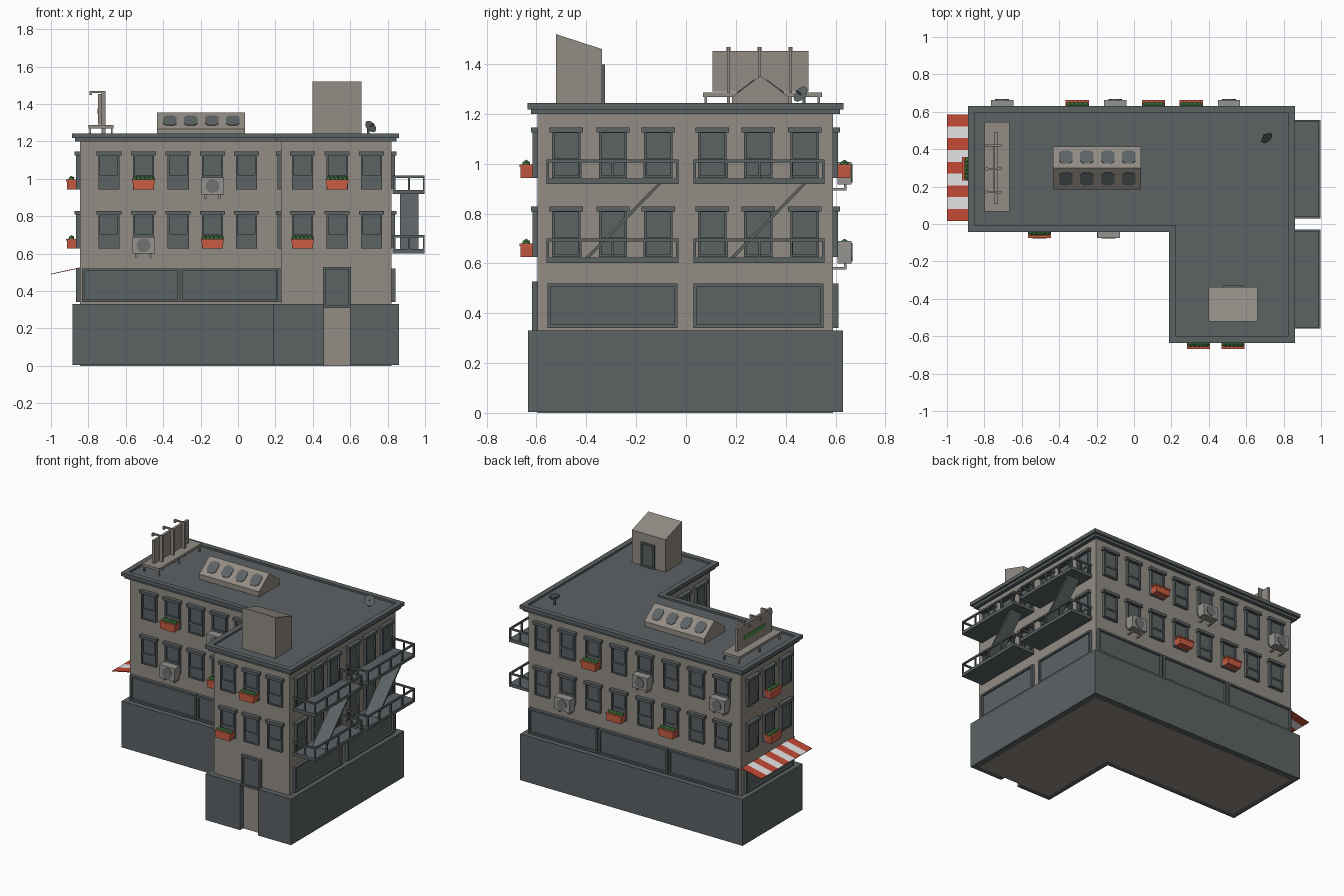
import bpy, bmesh, math
from mathutils import Matrix, Vector

if "Cube" in bpy.data.objects:
    bpy.data.objects.remove(bpy.data.objects["Cube"])

def srgb(r, g, b):
    f = lambda c: c / 12.92 if c <= 0.04045 else ((c + 0.055) / 1.055) ** 2.4
    return tuple(f(c / 255) for c in (r, g, b)) + (1,)

COLOURS = {
    "stone": srgb(146, 140, 132), "slate": srgb(92, 98, 100),
    "terracotta": srgb(200, 92, 66), "awning_red": srgb(194, 72, 52),
    "white": srgb(226, 226, 228), "leaf_green": srgb(76, 138, 72),
    "unit_grey": srgb(150, 148, 144), "grille_grey": srgb(112, 113, 112),
}
mats = {}
for n, c in COLOURS.items():
    mats[n] = bpy.data.materials.new(n)
    mats[n].diffuse_color = c

parts = {}

def part(name, colour):
    parts[name] = (bmesh.new(), colour)
    return parts[name][0]

def frame(U, V, N, o=(0, 0, 0)):
    m = Matrix.Identity(4)
    for i, a in enumerate((U, V, N, o)):
        for r in range(3):
            m[r][i] = a[r]
    return m

def prism(bm, M, pts, a, b):
    lo = [bm.verts.new(M @ Vector((x, y, a))) for x, y in pts]
    hi = [bm.verts.new(M @ Vector((x, y, b))) for x, y in pts]
    n = len(pts)
    fs = [bm.faces.new(lo[::-1]), bm.faces.new(hi)]
    fs += [bm.faces.new((lo[i], lo[(i + 1) % n], hi[(i + 1) % n], hi[i])) for i in range(n)]
    bmesh.ops.recalc_face_normals(bm, faces=fs)

def box(bm, M, u0, u1, v0, v1, a, b):
    prism(bm, M, [(u0, v0), (u1, v0), (u1, v1), (u0, v1)], a, b)

X, Y, Z = Vector((1, 0, 0)), Vector((0, 1, 0)), Vector((0, 0, 1))
PLAN = frame(X, Y, Z)          # plan outline, extruded up
SIDE = frame(Y, Z, X)          # (y, z) profile, extruded along x
LONG = frame(X, Z, Y)          # (x, z) profile, extruded along y

def outline(d):
    return [(-.845 - d, -d), (.23 - d, -d), (.23 - d, -.595 - d),
            (.82 + d, -.595 - d), (.82 + d, .59 + d), (-.845 - d, .59 + d)]

# Main L-shaped body, base with door gap, cornice and roof
prism(part("walls", "stone"), PLAN, outline(0), 0, 1.21)
p = outline(.04)
p[3:3] = [(.46, -.635), (.46, -.594), (.60, -.594), (.60, -.635)]
prism(part("base", "slate"), PLAN, p, .003, .33)
prism(part("roof", "slate"), PLAN, outline(.01), 1.205, 1.23)
cor = part("cornice", "slate")
prism(cor, PLAN, outline(.027), 1.2, 1.219)
rings = [[cor.verts.new((x, y, z)) for x, y in outline(d)]
         for d, z in ((.042, 1.218), (.042, 1.243), (.005, 1.243), (.005, 1.218))]
fs = [cor.faces.new((rings[k][i], rings[k][(i + 1) % 6], rings[(k + 1) % 4][(i + 1) % 6], rings[(k + 1) % 4][i]))
      for k in range(4) for i in range(6)]
bmesh.ops.recalc_face_normals(cor, faces=fs)

# Facades: frame, window columns, shop window spans
front = frame(X, Z, -Y)
wing = frame(X, Z, -Y, (0, -.595, 0))
right = frame(Y, Z, X, (.82, 0, 0))
back = frame(X, Z, Y, (0, .59, 0))
left = frame(Y, Z, -X, (-.845, 0, 0))
court = frame(Y, Z, -X, (.23, 0, 0))
FACADES = [
    (front, (-.69, -.505, -.32, -.136, .045), ((-.835, -.312), (-.308, .22))),
    (wing, (.345, .53, .714), ()),
    (right, (-.48, -.293, -.112, .106, .29, .476), ((-.556, -.034), (.03, .552))),
    (back, (-.705, -.505, -.303, -.1, .105, .306, .508, .705), ((-.83, -.29), (-.28, .26), (.27, .81))),
    (left, (.106, .295, .476), ((.03, .56),)),
    (court, (-.48, -.293, -.112), ((-.56, -.03),)),
]
LOW, HIGH = .626, .943
win, shop = part("windows", "slate"), part("shop_windows", "slate")

def glazed(bm, M, u0, u1, z0, z1, w, pane, out):
    box(bm, M, u0, u1, z0, z1, -.005, pane)
    box(bm, M, u0, u0 + w, z0, z1, 0, out)
    box(bm, M, u1 - w, u1, z0, z1, 0, out)
    box(bm, M, u0, u1, z0, z0 + w, 0, out)
    box(bm, M, u0, u1, z1 - w, z1, 0, out)

for M, cols, shops in FACADES:
    for u in cols:
        for z in (LOW, HIGH):
            glazed(win, M, u - .057, u + .057, z, z + .19, .01, .006, .02)
            box(win, M, u - .047, u + .047, z, z + .068, 0, .013)
            box(win, M, u - .047, u + .047, z + .066, z + .078, 0, .018)
            box(win, M, u - .067, u + .067, z + .182, z + .202, 0, .028)
    for a, b in shops:
        glazed(shop, M, a, b, .341, .52, .013, .008, .022)

# Street door
glazed(part("street_door", "slate"), wing, .455, .605, .31, .528, .014, .01, .022)

# Window boxes with plants
pots, plants = part("window_boxes", "terracotta"), part("box_plants", "leaf_green")
for M, u, z in ((front, -.505, HIGH), (front, -.136, LOW), (wing, .53, HIGH), (wing, .345, LOW),
                (left, .295, HIGH), (left, .295, LOW), (back, .306, HIGH),
                (back, .105, LOW), (back, -.303, LOW)):
    prism(pots, M, [(u - .054, z), (u + .054, z), (u + .059, z + .045), (u - .059, z + .045)], .02, .07)
    box(pots, M, u - .062, u + .062, z + .043, z + .053, .018, .074)
    for i in range(5):
        c = M @ Vector((u - .044 + .022 * i, z + .055, .046))
        bmesh.ops.create_icosphere(plants, subdivisions=1, radius=.018, matrix=Matrix.Translation(c))

# Air conditioning units on brackets
ac, fan = part("cooling_units", "unit_grey"), part("cooling_fans", "grille_grey")
for M, u, z in ((front, -.136, HIGH), (front, -.505, LOW), (back, -.1, HIGH),
                (back, -.705, HIGH), (back, .508, LOW)):
    z -= .027
    box(ac, M, u - .06, u + .06, z, z + .09, .018, .074)
    ring = [(u + .037 * math.cos(t * math.pi / 6), z + .045 + .037 * math.sin(t * math.pi / 6)) for t in range(12)]
    prism(fan, M, ring, .07, .078)
    for s in (-.037, .037):
        box(ac, M, u + s - .005, u + s + .005, z - .022, z, .045, .055)
        box(ac, M, u + s - .005, u + s + .005, z - .024, z - .014, 0, .055)

# Fire escapes: platforms, railings and stairs
esc = part("fire_escapes", "slate")
for a, b, s in ((-.56, -.03, -.415), (.03, .556, .167)):
    for z in (LOW - .003, HIGH - .003):
        box(esc, right, a, b, z - .022, z, .005, .178)
        box(esc, right, a, b, z + .064, z + .076, .167, .178)
        for u in (a, b - .01):
            box(esc, right, u, u + .01, z + .064, z + .076, .005, .178)
            for n in (.012, .09):
                box(esc, right, u, u + .01, z, z + .07, n, n + .01)
        for i in range(5):
            u = a + (b - a - .01) * i / 4
            box(esc, right, u, u + .01, z, z + .07, .168, .178)
    prism(esc, right, [(s, .612), (s + .017, .612), (s + .327, .93), (s + .31, .93)], .047, .145)

# Striped awning
red, white = part("awning_red_stripes", "awning_red"), part("awning_white_stripes", "white")
for i in range(9):
    y = .017 + .0631 * i
    prism(white if i % 2 else red, LONG,
          [(-.845, .526), (-1, .492), (-1, .488), (-.845, .522)], y, y + .0631)

# Roof stair house with its door
prism(part("stair_house", "stone"), SIDE,
      [(-.522, 1.22), (-.337, 1.22), (-.337, 1.46), (-.522, 1.52)], .397, .66)
glazed(part("roof_door", "slate"), frame(X, Z, Y, (0, -.337, 0)), .478, .585, 1.23, 1.398, .012, .004, .012)

# Gabled skylight with four panes on each slope
prism(part("skylight", "stone"), SIDE,
      [(.184, 1.22), (.414, 1.22), (.414, 1.266), (.299, 1.353), (.184, 1.266)], -.433, .037)
panes = part("skylight_panes", "slate")
a, b, c = .036, .043, .017
cut = [(-a + c, -b), (a - c, -b), (a, -b + c), (a, b - c), (a - c, b), (-a + c, b), (-a, b - c), (-a, -b + c)]
for s in (-1, 1):
    V = Vector((0, -s * .115, .087)).normalized()
    N = Vector((0, s * .087, .115)).normalized()
    for x in (-.364, -.252, -.14, -.028):
        prism(panes, frame(X, V, N, (x, .299 + s * .0575, 1.3095)), cut, -.004, .004)

# Billboard on a raised deck, with posts and lamp arms
bill = part("billboard", "stone")
box(bill, PLAN, -.80, -.665, .068, .545, 1.268, 1.286)
for x in (-.795, -.68):
    for y in (.075, .3, .528):
        box(bill, PLAN, x, x + .01, y, y + .01, 1.225, 1.27)
box(bill, PLAN, -.748, -.73, .107, .492, 1.29, 1.453)
for y in (.17, .295, .42):
    box(bill, PLAN, -.73, -.708, y - .006, y + .006, 1.225, 1.468)
    box(bill, PLAN, -.785, -.708, y - .005, y + .005, 1.458, 1.469)
    box(bill, PLAN, -.793, -.78, y - .008, y + .008, 1.447, 1.468)
box(part("billboard_stripe", "leaf_green"), PLAN, -.751, -.747, .18, .42, 1.345, 1.375)

# Satellite dish
dish = part("satellite_dish", "slate")
box(dish, PLAN, .69, .702, .468, .48, 1.225, 1.275)
d = Vector((.55, -.6, .5)).normalized()
R = Matrix.Translation((.705, .465, 1.275)) @ d.to_track_quat('Z', 'Y').to_matrix().to_4x4()
bmesh.ops.create_cone(dish, cap_ends=True, segments=12, radius1=.013, radius2=.036, depth=.016, matrix=R)
box(dish, R, -.003, .003, -.003, .003, 0, .034)

# Turn every part into an object
for name, (bm, colour) in parts.items():
    me = bpy.data.meshes.new(name)
    bm.to_mesh(me)
    bm.free()
    me.materials.append(mats[colour])
    bpy.context.scene.collection.objects.link(bpy.data.objects.new(name, me))

for m in bpy.data.materials:
    if m.users and not m.is_grease_pencil:
        m.use_nodes = True
        m.node_tree.nodes["Principled BSDF"].inputs["Base Color"].default_value = m.diffuse_color
